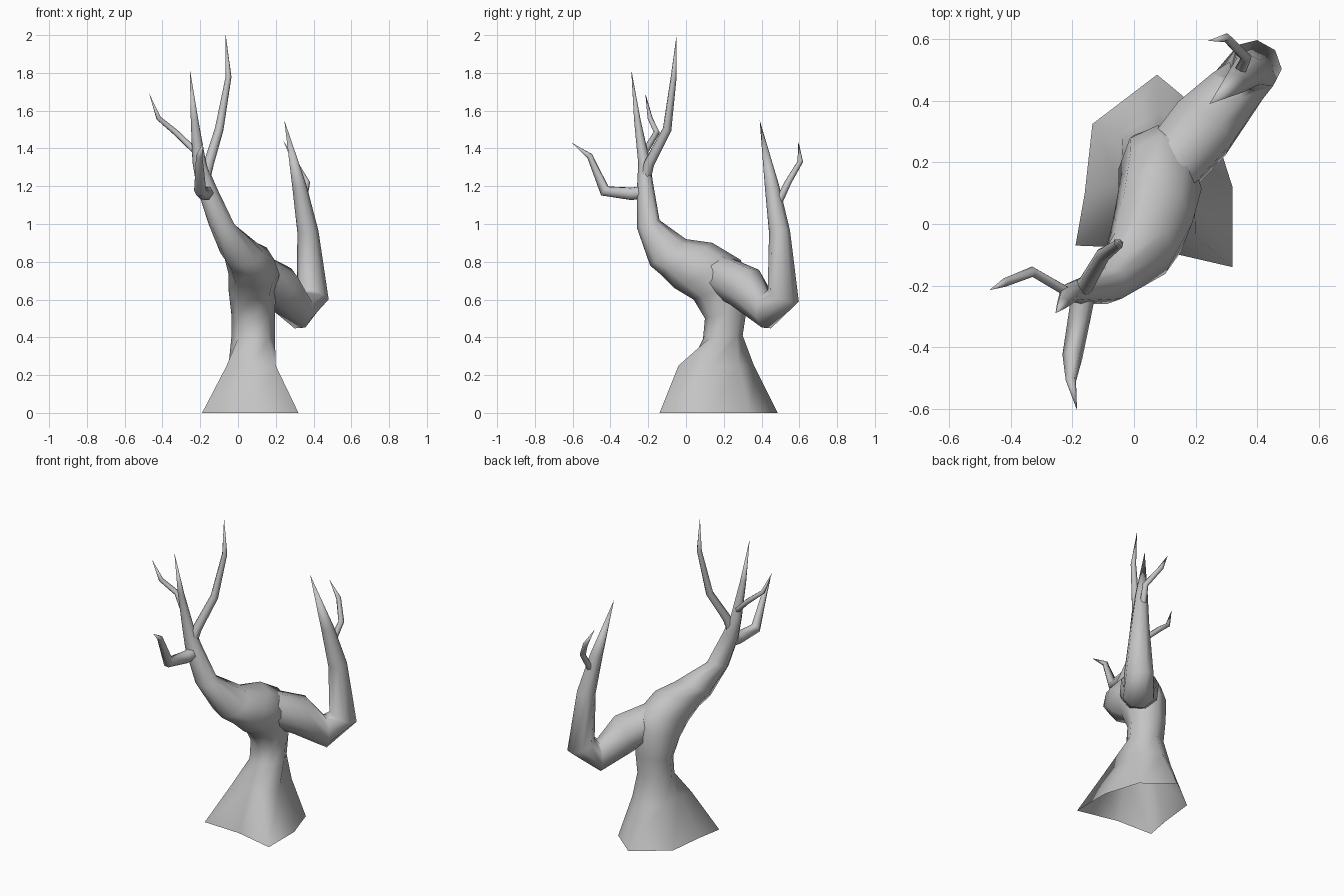
import bpy, bmesh, math
from mathutils import Vector

cube = bpy.data.objects.get("Cube")
if cube:
    bpy.data.objects.remove(cube, do_unlink=True)

GREY = 0.55
bark = bpy.data.materials.new("grey_bark")
bark.use_nodes = True
bark.diffuse_color = (GREY, GREY, GREY, 1)
bark.node_tree.nodes["Principled BSDF"].inputs["Base Color"].default_value = (GREY, GREY, GREY, 1)


def loft(name, rings, tip):
    """Skin closed rings of equal size and close the end in a point."""
    bm = bmesh.new()
    loops = [[bm.verts.new(p) for p in ring] for ring in rings]
    n = len(loops[0])
    for low, high in zip(loops, loops[1:]):
        for i in range(n):
            j = (i + 1) % n
            bm.faces.new((low[i], low[j], high[j], high[i]))
    end = bm.verts.new(tip)
    for i in range(n):
        bm.faces.new((loops[-1][i], loops[-1][(i + 1) % n], end))
    for f in bm.faces:
        f.smooth = True
    mesh = bpy.data.meshes.new(name)
    bm.to_mesh(mesh)
    bm.free()
    mesh.materials.append(bark)
    obj = bpy.data.objects.new(name, mesh)
    bpy.context.collection.objects.link(obj)
    return obj


def ellipse(centre, u, v, n):
    turn = 2 * math.pi / n
    return [centre + u * math.cos(i * turn) + v * math.sin(i * turn) for i in range(n)]


def branch(name, path, radii, sides=6):
    """Tapering tube along a path; the last path point is the tip."""
    pts = [Vector(p) for p in path]
    rings, u = [], Vector((1, 0.3, 0))
    for i, r in enumerate(radii):
        ahead = (pts[i + 1] - pts[i]).normalized()
        behind = (pts[i] - pts[i - 1]).normalized() if i else ahead
        t = (ahead + behind).normalized()
        u = (u - t * u.dot(t)).normalized()
        rings.append(ellipse(pts[i], u * r, t.cross(u) * r, sides))
    return loft(name, rings, pts[-1])


# Trunk: flared root skirt, then sections bending forward and up
root = [(.32, .12), (.25, .34), (.075, .485), (-.135, .325),
        (-.16, .1), (-.19, -.07), (.06, -.08), (.32, -.14)]
skirt = [(.2, .14), (.19, .28), (.08, .36), (-.04, .29),
         (-.05, .15), (-.06, .03), (.07, .02), (.2, -.04)]
rings = [[Vector((x, y, 0)) for x, y in root],
         [Vector((x, y, .25)) for x, y in skirt]]
# centre x, half width, front (y, z), back (y, z)
sections = [
    (.08, .115, (.09, .39), (.30, .41)),
    (.08, .115, (.10, .50), (.32, .54)),
    (.075, .125, (.04, .60), (.32, .70)),
    (.085, .135, (-.06, .66), (.29, .81)),
    (.06, .13, (-.13, .73), (.14, .90)),
    (.02, .115, (-.19, .78), (.0, .92)),
    (-.088, .068, (-.26, .98), (-.14, 1.02)),
    (-.168, .052, (-.26, 1.18), (-.175, 1.22)),
    (-.205, .036, (-.253, 1.32), (-.19, 1.33)),
    (-.23, .02, (-.275, 1.55), (-.24, 1.55)),
]
for x, half, front, back in sections:
    f, b = Vector((x, *front)), Vector((x, *back))
    rings.append(ellipse((f + b) / 2, Vector((half, 0, 0)), (b - f) / 2, 8))
loft("trunk", rings, (-.255, -.29, 1.82))

# Thick side limb with its elbow
branch("side_limb",
       [(.11, .18, .73), (.22, .31, .665), (.325, .43, .54), (.395, .515, .62),
        (.37, .495, .96), (.325, .455, 1.2), (.245, .39, 1.55)],
       [.11, .12, .098, .088, .056, .038], sides=8)

# Thin twigs
branch("side_limb_twig",
       [(.33, .465, 1.06), (.365, .54, 1.22), (.30, .605, 1.33), (.24, .595, 1.44)],
       [.022, .018, .015])
branch("tall_twig",
       [(-.18, -.22, 1.22), (-.155, -.195, 1.32), (-.10, -.10, 1.5),
        (-.05, -.065, 1.78), (-.065, -.05, 2.0)],
       [.03, .028, .024, .016])
branch("outer_twig",
       [(-.21, -.225, 1.37), (-.33, -.155, 1.485), (-.42, -.19, 1.56), (-.47, -.215, 1.69)],
       [.018, .017, .014])
branch("front_twig",
       [(-.16, -.2, 1.17), (-.175, -.29, 1.16), (-.2, -.43, 1.175),
        (-.205, -.51, 1.36), (-.185, -.605, 1.43)],
       [.04, .037, .033, .017])
